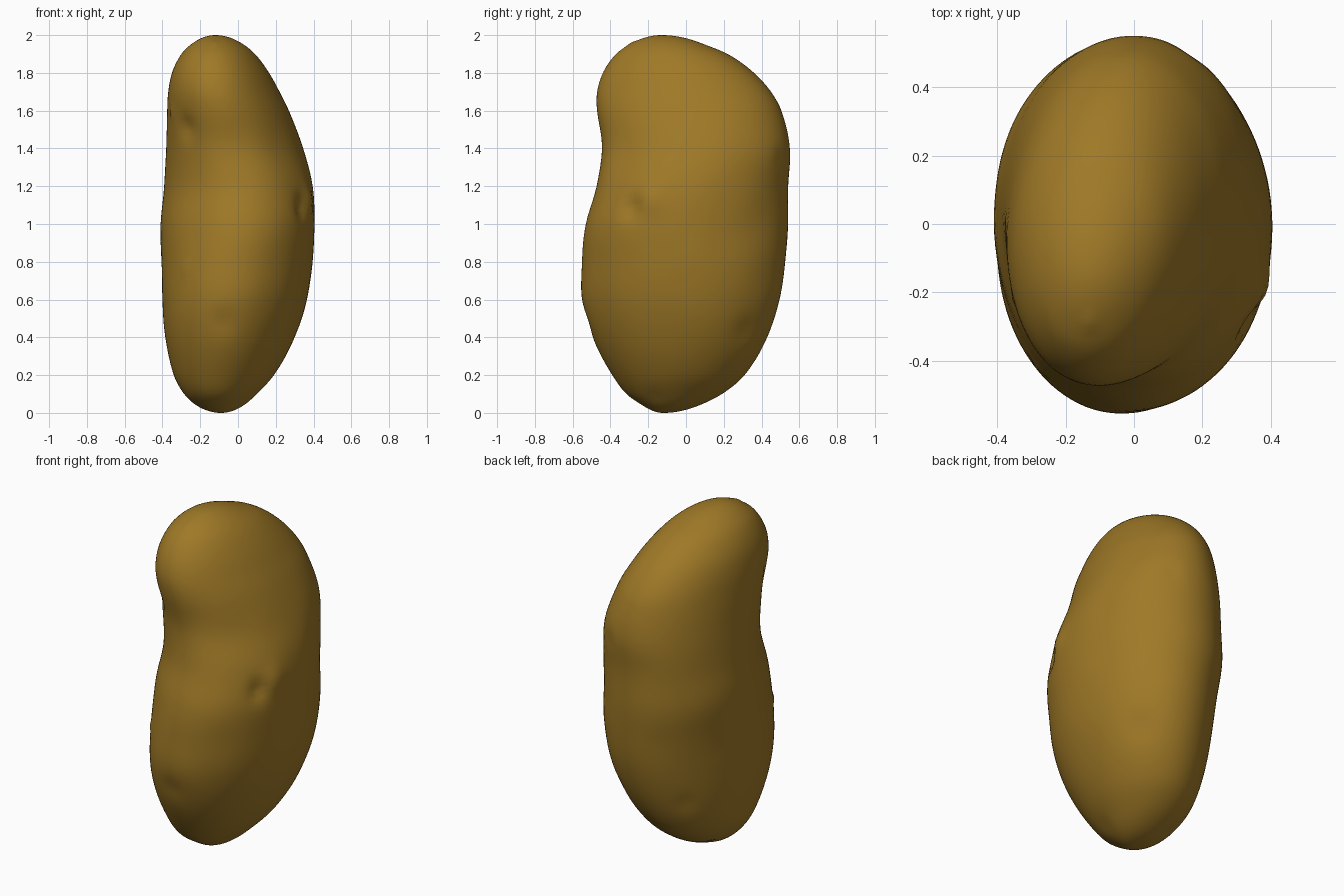
import bpy, bmesh, math
from mathutils import Vector, noise

if "Cube" in bpy.data.objects:
    bpy.data.objects.remove(bpy.data.objects["Cube"])

# Cross-section extents and lean: z, left, right, front, back, skew
ROWS = [
    (0.00, -0.09, -0.09, -0.12, -0.12, 0.03), (0.04, -0.22, 0.03, -0.23, 0.07, 0.03),
    (0.10, -0.285, 0.10, -0.315, 0.19, 0.04), (0.20, -0.34, 0.19, -0.39, 0.31, 0.05),
    (0.40, -0.385, 0.30, -0.495, 0.43, 0.06), (0.60, -0.40, 0.365, -0.55, 0.495, 0.05),
    (0.80, -0.405, 0.395, -0.55, 0.525, 0.02), (1.00, -0.41, 0.405, -0.53, 0.54, -0.03),
    (1.20, -0.39, 0.395, -0.475, 0.54, -0.03), (1.40, -0.38, 0.345, -0.445, 0.55, 0.04),
    (1.60, -0.375, 0.27, -0.47, 0.505, 0.07), (1.70, -0.37, 0.22, -0.47, 0.45, 0.08),
    (1.80, -0.35, 0.165, -0.44, 0.36, 0.08), (1.90, -0.30, 0.09, -0.37, 0.22, 0.08),
    (1.95, -0.25, 0.03, -0.30, 0.10, 0.08), (2.00, -0.12, -0.12, -0.13, -0.13, 0.08)]
RINGS, SEGS = 80, 112

# Skin eyes and dents: position, radius, depth (negative sinks in)
DENTS = [
    ((0.36, -0.30, 1.09), 0.055, -0.03), ((0.39, -0.20, 1.13), 0.07, 0.018),
    ((-0.27, -0.34, 1.51), 0.06, -0.02), ((-0.36, -0.22, 1.60), 0.025, 0.012),
    ((-0.08, -0.53, 0.48), 0.07, -0.01), ((0.20, 0.30, 0.45), 0.07, -0.012),
    ((-0.13, -0.28, 1.94), 0.025, 0.008), ((-0.28, -0.42, 0.76), 0.025, 0.008),
    ((0.15, 0.48, 1.35), 0.05, -0.01), ((-0.25, 0.35, 0.40), 0.06, -0.008),
    ((0.03, -0.15, 0.12), 0.05, -0.01), ((-0.20, 0.05, 0.05), 0.04, -0.008)]


def angle(z):
    return math.acos(max(-1, min(1, 1 - z)))


def section(t):
    """Smoothly interpolate the row values at pole-to-pole angle t."""
    ts = [angle(r[0]) for r in ROWS]
    n = len(ROWS)
    i = max(k for k in range(n - 1) if ts[k] <= t + 1e-9)
    h = ts[i + 1] - ts[i]
    u = (t - ts[i]) / h

    def slope(k, c):
        a, b = max(k - 1, 0), min(k + 1, n - 1)
        return (ROWS[b][c] - ROWS[a][c]) / (ts[b] - ts[a])

    out = []
    for c in range(1, 6):
        p, q = ROWS[i][c], ROWS[i + 1][c]
        out.append((2*u**3 - 3*u**2 + 1) * p + (u**3 - 2*u**2 + u) * h * slope(i, c)
                   + (3*u**2 - 2*u**3) * q + (u**3 - u**2) * h * slope(i + 1, c))
    return out


# Potato body lofted from skewed ellipses
bm = bmesh.new()
rings = []
for j in range(1, RINGS):
    t = math.pi * j / RINGS
    z = 1 - math.cos(t)
    x0, x1, y0, y1, skew = section(t)
    cx, cy, hx, hy = (x0 + x1) / 2, (y0 + y1) / 2, (x1 - x0) / 2, (y1 - y0) / 2
    hx = math.sqrt(hx * hx - (skew * hy) ** 2)
    ring = []
    for k in range(SEGS):
        a = 2 * math.pi * k / SEGS
        dy = hy * math.sin(a)
        ring.append(bm.verts.new((cx + hx * math.cos(a) + skew * dy, cy + dy, z)))
    rings.append(ring)
for lo, hi in zip(rings, rings[1:]):
    for k in range(SEGS):
        m = (k + 1) % SEGS
        bm.faces.new((lo[k], lo[m], hi[m], hi[k]))
bottom = bm.verts.new((-0.09, -0.12, 0))
top = bm.verts.new((-0.12, -0.13, 2))
for k in range(SEGS):
    m = (k + 1) % SEGS
    bm.faces.new((bottom, rings[0][m], rings[0][k]))
    bm.faces.new((top, rings[-1][k], rings[-1][m]))

# Press in the eyes and add a faint lumpiness
bm.normal_update()
shift = []
for v in bm.verts:
    d = 0.003 * noise.noise(v.co * 5) * math.sin(math.pi * v.co.z / 2)
    for pos, radius, depth in DENTS:
        d += depth * math.exp(-(v.co - Vector(pos)).length_squared / radius ** 2)
    shift.append(v.normal * d)
for v, s in zip(bm.verts, shift):
    v.co += s
    v.co.z = max(0, min(2, v.co.z))

mesh = bpy.data.meshes.new("potato")
bm.to_mesh(mesh)
bm.free()
potato = bpy.data.objects.new("potato", mesh)
bpy.context.collection.objects.link(potato)
mesh.polygons.foreach_set("use_smooth", [True] * len(mesh.polygons))

# Skin colour
skin = bpy.data.materials.new("golden brown skin")
skin.diffuse_color = (0.345, 0.19, 0.02, 1)
skin.use_nodes = True
skin.node_tree.nodes["Principled BSDF"].inputs["Base Color"].default_value = skin.diffuse_color
mesh.materials.append(skin)
